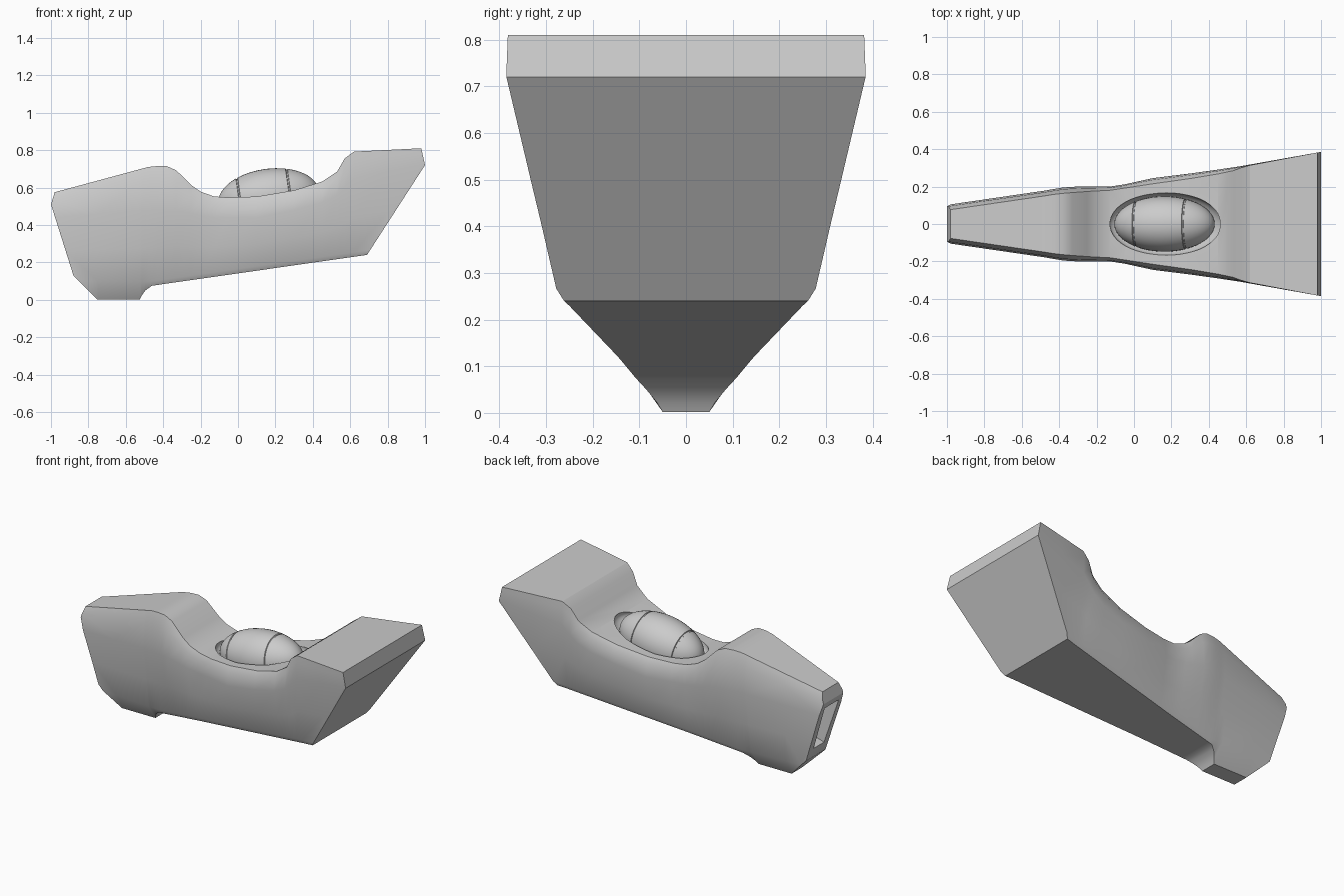
import bpy, bmesh, math
from mathutils import Vector, Matrix

if "Cube" in bpy.data.objects:
    bpy.data.objects.remove(bpy.data.objects["Cube"])

# hull stations: x, top z, top half width, widest half width, widest z
STATIONS = [
    (-1.05, .556, .068, .095, .43), (-.98, .575, .077, .105, .44),
    (-.48, .710, .150, .178, .48), (-.43, .715, .158, .187, .48),
    (-.38, .714, .164, .195, .48), (-.33, .692, .168, .199, .48),
    (-.25, .613, .174, .200, .46), (-.20, .578, .177, .200, .45),
    (-.13, .553, .180, .200, .44), (-.05, .546, .192, .212, .44),
    (.10, .552, .215, .245, .44), (.30, .585, .243, .270, .48),
    (.45, .632, .268, .291, .52), (.53, .685, .285, .303, .56),
    (.57, .755, .300, .309, .60), (.62, .792, .314, .318, .65),
    (.98, .810, .382, .382, .72), (1.05, .814, .394, .394, .73)]


def lerp_table(table, x):
    for a, b in zip(table, table[1:]):
        if x <= b[0]:
            t = (x - a[0]) / (b[0] - a[0])
            return [p + (q - p) * t for p, q in zip(a, b)]
    return list(table[-1])


def section(x):
    _, zt, yt, ym, zm = lerp_table(STATIONS, x)
    # width of belly, and height of the keel foot below the nose
    bw = lerp_table([(-1.1, .065), (-.46, .108), (-.15, .145), (.69, .26), (1.1, .33)], x)[1]
    zb = .141 + .1435 * max(x, -.46)
    zf, yf = lerp_table([(-1.1, .002, .05), (-.525, .002, .05), (-.515, .022, .062),
                         (-.495, .05, .085), (-.46, .075, .108)], x)[1:] if x < -.46 else (zb, bw)
    half = [(yt, zt), (yt + (ym - yt) * .7, zt + (zm - zt) * .3), (ym, zm),
            (bw + (ym - bw) * .58, zb + (zm - zb) * .5), (bw + .014, zb + .024), (yf, zf)]
    return [Vector((x, y, z)) for y, z in half] + [Vector((x, -y, z)) for y, z in reversed(half)]


def loft(bm, rings):
    rings = [[bm.verts.new(p) for p in r] for r in rings]
    for a, b in zip(rings, rings[1:]):
        for i in range(len(a)):
            j = (i + 1) % len(a)
            bm.faces.new((a[i], a[j], b[j], b[i]))
    bm.faces.new(rings[0])
    bm.faces.new(rings[-1])
    bmesh.ops.recalc_face_normals(bm, faces=bm.faces[:])


def make(name, bm):
    me = bpy.data.meshes.new(name)
    bmesh.ops.recalc_face_normals(bm, faces=bm.faces[:])
    bm.to_mesh(me)
    bm.free()
    ob = bpy.data.objects.new(name, me)
    bpy.context.collection.objects.link(ob)
    return ob


def select(ob):
    bpy.ops.object.select_all(action='DESELECT')
    ob.select_set(True)
    bpy.context.view_layer.objects.active = ob


def carve(ob, cutter):
    m = ob.modifiers.new("cut", 'BOOLEAN')
    m.operation, m.solver, m.object = 'DIFFERENCE', 'EXACT', cutter
    select(ob)
    bpy.ops.object.modifier_apply(modifier=m.name)
    bpy.data.objects.remove(cutter)


def smooth(ob, deg):
    select(ob)
    bpy.ops.object.shade_smooth_by_angle(angle=math.radians(deg))


# hull: loft, then slice nose and tail with slanted planes
bm = bmesh.new()
xs = sorted([s[0] for s in STATIONS] + [-.75, -.525, -.515, -.495, -.46, .8])
loft(bm, [section(x) for x in xs])
for (x, z), (nx, nz) in [((-1, .51), (-.065, .02)), ((-1, .51), (-.38, -.12)),
                         ((-.88, .13), (-.13, -.13)), ((1, .72), (.09, .02)),
                         ((1, .72), (.48, -.31))]:
    bmesh.ops.bisect_plane(bm, geom=bm.verts[:] + bm.edges[:] + bm.faces[:], dist=1e-5,
                           plane_co=(x, 0, z), plane_no=Vector((nx, 0, nz)).normalized(),
                           clear_outer=True)
    bmesh.ops.holes_fill(bm, edges=[e for e in bm.edges if e.is_boundary], sides=0)
hull = make("hull", bm)

# nose intake slot
bm = bmesh.new()
bmesh.ops.create_cube(bm, size=2)
for v in bm.verts:
    v.co = Vector((v.co.x * .1, v.co.y * (.068 if v.co.z > 0 else .05), v.co.z * .145))
bmesh.ops.transform(bm, verts=bm.verts[:],
                    matrix=Matrix.Translation((-.945, 0, .335)) @ Matrix.Rotation(-.306, 4, 'Y'))
carve(hull, make("slot_cutter", bm))

# cockpit recess
tilt = Matrix.Rotation(-.14, 4, 'Y')
bm = bmesh.new()
bmesh.ops.create_uvsphere(bm, u_segments=56, v_segments=28, radius=1)
bmesh.ops.transform(bm, verts=bm.verts[:], matrix=Matrix.Translation((.17, 0, .575)) @ tilt
                    @ Matrix.Diagonal((.305, .168, .1, 1)))
carve(hull, make("recess_cutter", bm))
smooth(hull, 32)

# canopy: egg shape with two grooved seams
seams = (-.57, .43)
us = [(-math.cos(math.pi * (i + .3) / 28.6), 1) for i in range(29)]
us = [u for u in us if all(abs(u[0] - s) > .03 for s in seams)]
for s in seams:
    us += [(s - .02, 1), (s - .012, .965), (s + .012, .965), (s + .02, 1)]
rings = []
for u, k in sorted(us):
    r = math.sqrt(1 - u * u) * k
    rings.append([Vector((u * .27, .148 * r * math.cos(a), .15 * r * math.sin(a)))
                  for a in [math.tau * i / 40 for i in range(40)]])
bm = bmesh.new()
loft(bm, rings)
bmesh.ops.transform(bm, verts=bm.verts[:], matrix=Matrix.Translation((.163, 0, .55)) @ tilt)
smooth(make("canopy", bm), 40)
